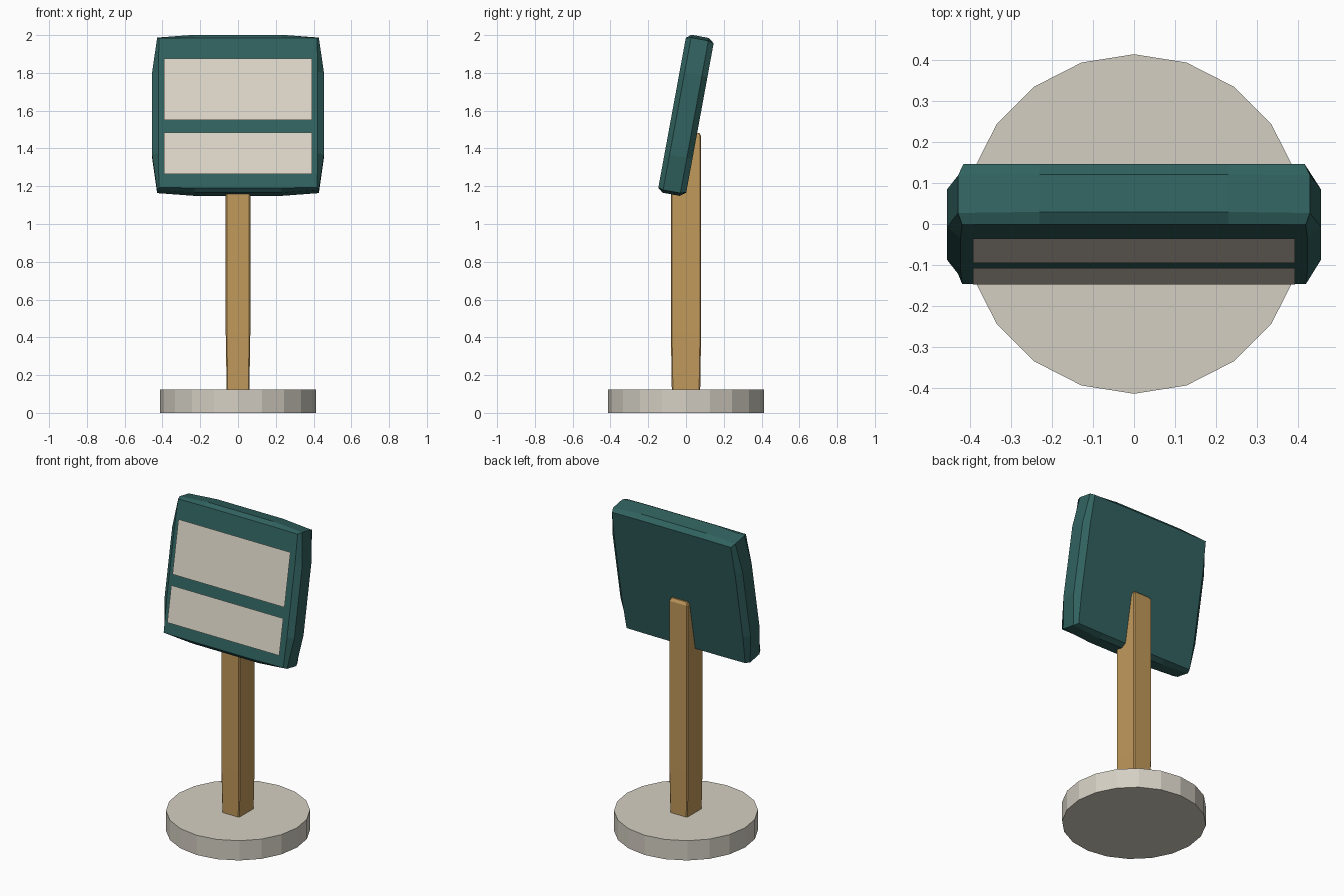
import bpy, bmesh, math
from mathutils import Matrix, Vector

if "Cube" in bpy.data.objects:
    bpy.data.objects.remove(bpy.data.objects["Cube"])


def material(name, rgb):
    m = bpy.data.materials.new(name)
    m.diffuse_color = (*rgb, 1)
    m.use_nodes = True
    m.node_tree.nodes["Principled BSDF"].inputs["Base Color"].default_value = m.diffuse_color
    return m


STONE = material("pale stone", (0.66, 0.625, 0.545))
WOOD = material("tan wood", (0.535, 0.32, 0.105))
TEAL = material("dark teal", (0.03, 0.122, 0.115))
CREAM = material("cream", (0.74, 0.685, 0.59))

# Sign leans back about its own centre
LEAN = Matrix.Translation((0, 0, 1.575)) @ Matrix.Rotation(math.radians(-10.4), 4, 'X')


def make_object(name, bm, mat, matrix=None, fix_normals=True):
    if fix_normals:
        bmesh.ops.recalc_face_normals(bm, faces=bm.faces)
    if matrix:
        bm.transform(matrix)
    mesh = bpy.data.meshes.new(name)
    bm.to_mesh(mesh)
    bm.free()
    mesh.materials.append(mat)
    ob = bpy.data.objects.new(name, mesh)
    bpy.context.collection.objects.link(ob)
    return ob


def loft(rings):
    """Skin closed rings of equal point count and cap both ends."""
    bm = bmesh.new()
    loops = [[bm.verts.new(p) for p in ring] for ring in rings]
    for a, b in zip(loops, loops[1:]):
        for i in range(len(a)):
            j = (i + 1) % len(a)
            bm.faces.new((a[i], a[j], b[j], b[i]))
    bm.faces.new(loops[0])
    bm.faces.new(loops[-1])
    return bm


# Round base with twenty flat sides
def circle(r, z, n=20):
    return [(r * math.sin(k * math.tau / n), r * math.cos(k * math.tau / n), z)
            for k in range(n)]


make_object("base", loft([circle(0.413, 0), circle(0.413, 0.125)]), STONE)


# Square post, slightly slimmer at the ends, narrow corner chamfers
def post_ring(x, y, z, c=0.006):
    return [(x, -y + c, z), (x, y - c, z), (x - c, y, z), (-x + c, y, z),
            (-x, y - c, z), (-x, -y + c, z), (-x + c, -y, z), (x - c, -y, z)]


make_object("post", loft([post_ring(0.06, 0.075, 0.11),
                          post_ring(0.065, 0.08, 0.42),
                          post_ring(0.065, 0.08, 1.465),
                          post_ring(0.055, 0.07, 1.483)]), WOOD)


# Sign panel: cushion-shaped outline that bulges at mid depth
def panel_ring(y, corner_x, corner_z, side_x, top_z):
    quarter = [(side_x, 0.22), (corner_x, corner_z), (0.23, top_z)]
    pts = quarter + [(-x, z) for x, z in reversed(quarter)]
    pts += [(-x, -z) for x, z in pts]
    return [(x, y, z) for x, z in pts]


make_object("sign_panel", loft([
    panel_ring(-0.075, 0.418, 0.402, 0.422, 0.404),
    panel_ring(-0.048, 0.428, 0.410, 0.455, 0.425),
    panel_ring(0.045, 0.428, 0.410, 0.455, 0.425),
    panel_ring(0.075, 0.415, 0.400, 0.422, 0.402)]), TEAL, LEAN)

# Two blank notice sheets standing just off the front of the panel
for name, low, high in (("upper_sheet", -0.042, 0.289), ("lower_sheet", -0.332, -0.108)):
    bm = bmesh.new()
    y = -0.089
    bm.faces.new([bm.verts.new(p) for p in (
        (-0.392, y, low), (0.392, y, low), (0.392, y, high), (-0.392, y, high))])
    make_object(name, bm, CREAM, LEAN, fix_normals=False)
